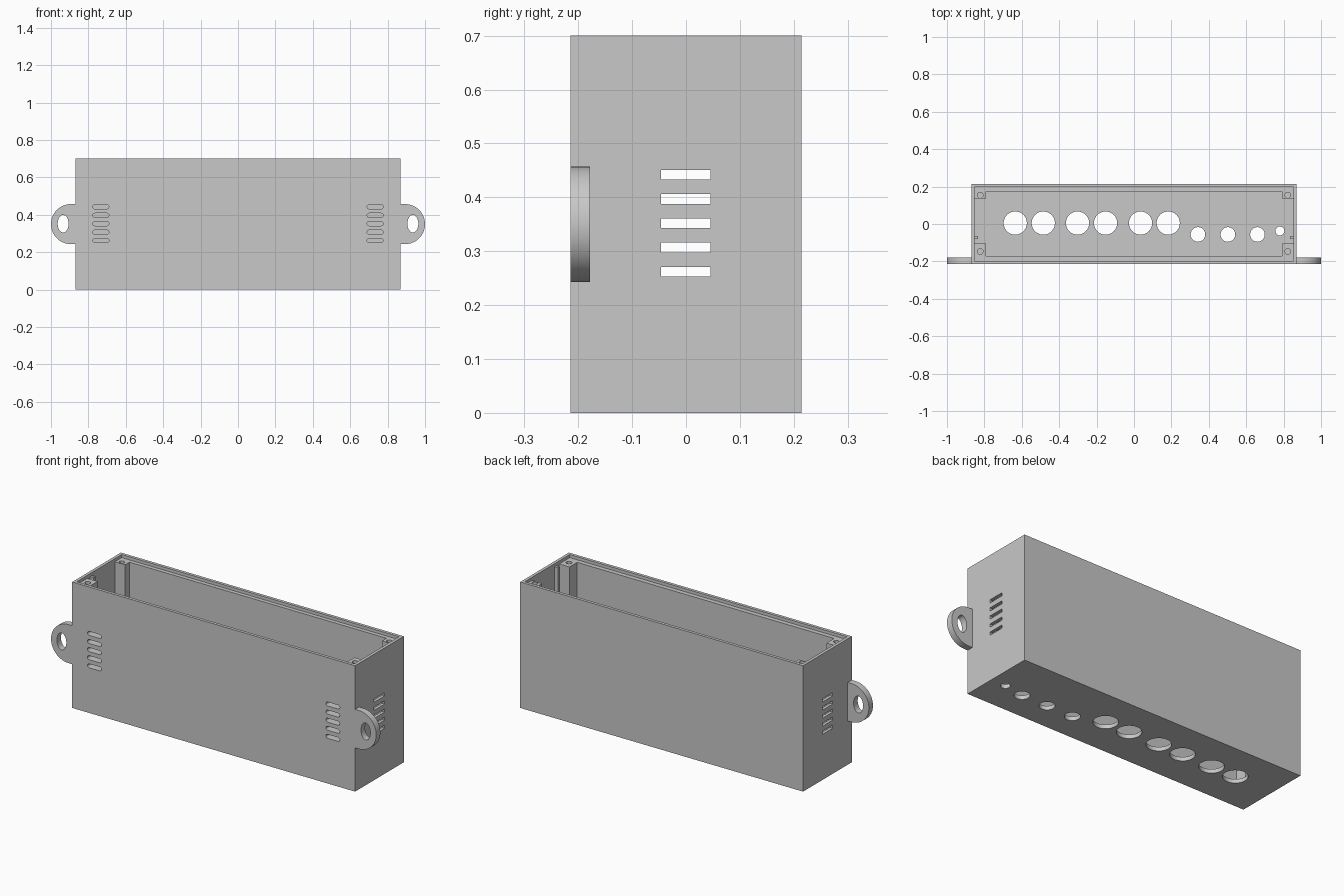
import bpy, bmesh, math

if "Cube" in bpy.data.objects:
    bpy.data.objects.remove(bpy.data.objects["Cube"])

grey = bpy.data.materials.new("light grey plastic")
grey.diffuse_color = (0.58, 0.58, 0.58, 1)
grey.use_nodes = True
grey.node_tree.nodes["Principled BSDF"].inputs["Base Color"].default_value = grey.diffuse_color

W, D, H = 0.87, 0.214, 0.70       # half width, half depth, height
INNER_X = 0.853                   # inside face of the end walls
LEDGE, FLOOR = 0.683, 0.022       # lid ledge height, floor thickness


def rect(a0, a1, b0, b1):
    return [(a0, b0), (a1, b0), (a1, b1), (a0, b1)]


def oval(ca, cb, ra, rb, n=48):
    return [(ca + ra * math.cos(2 * math.pi * i / n),
             cb + rb * math.sin(2 * math.pi * i / n)) for i in range(n)]


def slot(ca, cb, half, r, n=8):
    """Rounded slot, long along the first axis."""
    pts = []
    for side, start in ((1, -math.pi / 2), (-1, math.pi / 2)):
        for i in range(n + 1):
            t = start + math.pi * i / n
            pts.append((ca + side * (half - r) + r * math.cos(t), cb + r * math.sin(t)))
    return pts


def prisms(name, items):
    """One object from (outline, axis, start, end) extrusions."""
    bm = bmesh.new()
    for pts, axis, lo, hi in items:
        place = {'x': lambda p, h: (h, p[0], p[1]),
                 'y': lambda p, h: (p[0], h, p[1]),
                 'z': lambda p, h: (p[0], p[1], h)}[axis]
        a = [bm.verts.new(place(p, lo)) for p in pts]
        b = [bm.verts.new(place(p, hi)) for p in pts]
        bm.faces.new(a)
        bm.faces.new(b[::-1])
        for i in range(len(pts)):
            j = (i + 1) % len(pts)
            bm.faces.new((a[i], b[i], b[j], a[j]))
    bmesh.ops.recalc_face_normals(bm, faces=bm.faces)
    me = bpy.data.meshes.new(name)
    bm.to_mesh(me)
    bm.free()
    me.materials.append(grey)
    ob = bpy.data.objects.new(name, me)
    bpy.context.collection.objects.link(ob)
    return ob


def activate(ob):
    bpy.ops.object.select_all(action='DESELECT')
    ob.select_set(True)
    bpy.context.view_layer.objects.active = ob


def cut(ob, items):
    cutter = prisms("cutter", items)
    activate(ob)
    mod = ob.modifiers.new("cut", 'BOOLEAN')
    mod.operation, mod.solver, mod.object = 'DIFFERENCE', 'EXACT', cutter
    bpy.ops.object.modifier_apply(modifier=mod.name)
    bpy.data.objects.remove(cutter)


def smooth(ob):
    activate(ob)
    bpy.ops.object.shade_smooth_by_angle(angle=math.radians(30))


# Enclosure: open box with a ledge for the lid along the long walls
case = prisms("case", [(rect(-W, W, -D, D), 'z', 0, H)])
cavity = [(-0.172, FLOOR), (0.175, FLOOR), (0.175, LEDGE), (0.197, LEDGE),
          (0.197, H + 0.1), (-0.197, H + 0.1), (-0.197, LEDGE), (-0.172, LEDGE)]
cut(case, [(cavity, 'x', -INNER_X, INNER_X)])

# Round openings in the floor
holes = [(x, 0.005, 0.062) for x in (-0.635, -0.485, -0.302, -0.152, 0.035, 0.183)]
holes += [(x, -0.056, 0.039) for x in (0.342, 0.502, 0.66)]
holes.append((0.78, -0.037, 0.024))
cut(case, [(oval(x, y, r, r), 'z', -0.1, 0.1) for x, y, r in holes])

# Vent slots in the end walls and the front wall
vents = []
for i in range(5):
    z = 0.262 + 0.045 * i
    for s in (-1, 1):
        vents.append((rect(-0.046, 0.045, z - 0.009, z + 0.009), 'x', s * 0.84, s * 0.9))
        vents.append((slot(s * 0.733, z, 0.043, 0.011), 'y', -0.25, -0.15))
cut(case, vents)
smooth(case)

for s, side in ((-1, "left"), (1, "right")):
    # Corner screw posts with blind holes
    for y0, y1, hy, end in ((-0.19, -0.105, -0.147, "front"), (0.136, 0.19, 0.154, "back")):
        xs = sorted((s * 0.79, s * 0.86))
        post = prisms(f"{side}_{end}_post", [(rect(*xs, y0, y1), 'z', 0.01, LEDGE)])
        cut(post, [(oval(s * 0.822, hy, 0.015, 0.015, 24), 'z', LEDGE - 0.15, H)])
        smooth(post)

    # Thin guide rib on the end wall
    xs = sorted((s * 0.833, s * 0.86))
    prisms(f"{side}_rib", [(rect(*xs, -0.081, -0.064), 'z', 0.01, LEDGE)])

    # Rounded mounting ear with an oval screw hole
    outline = [(s * 0.865, 0.457), (s * 0.865, 0.243)]
    for i in range(33):
        t = -math.pi / 2 + math.pi * i / 32
        outline.append((s * (0.893 + 0.107 * math.cos(t)), 0.35 + 0.107 * math.sin(t)))
    ear = prisms(f"{side}_mounting_ear", [(outline, 'y', -D, -0.178)])
    cut(ear, [(oval(s * 0.935, 0.352, 0.029, 0.047), 'y', -0.3, -0.1)])
    smooth(ear)
